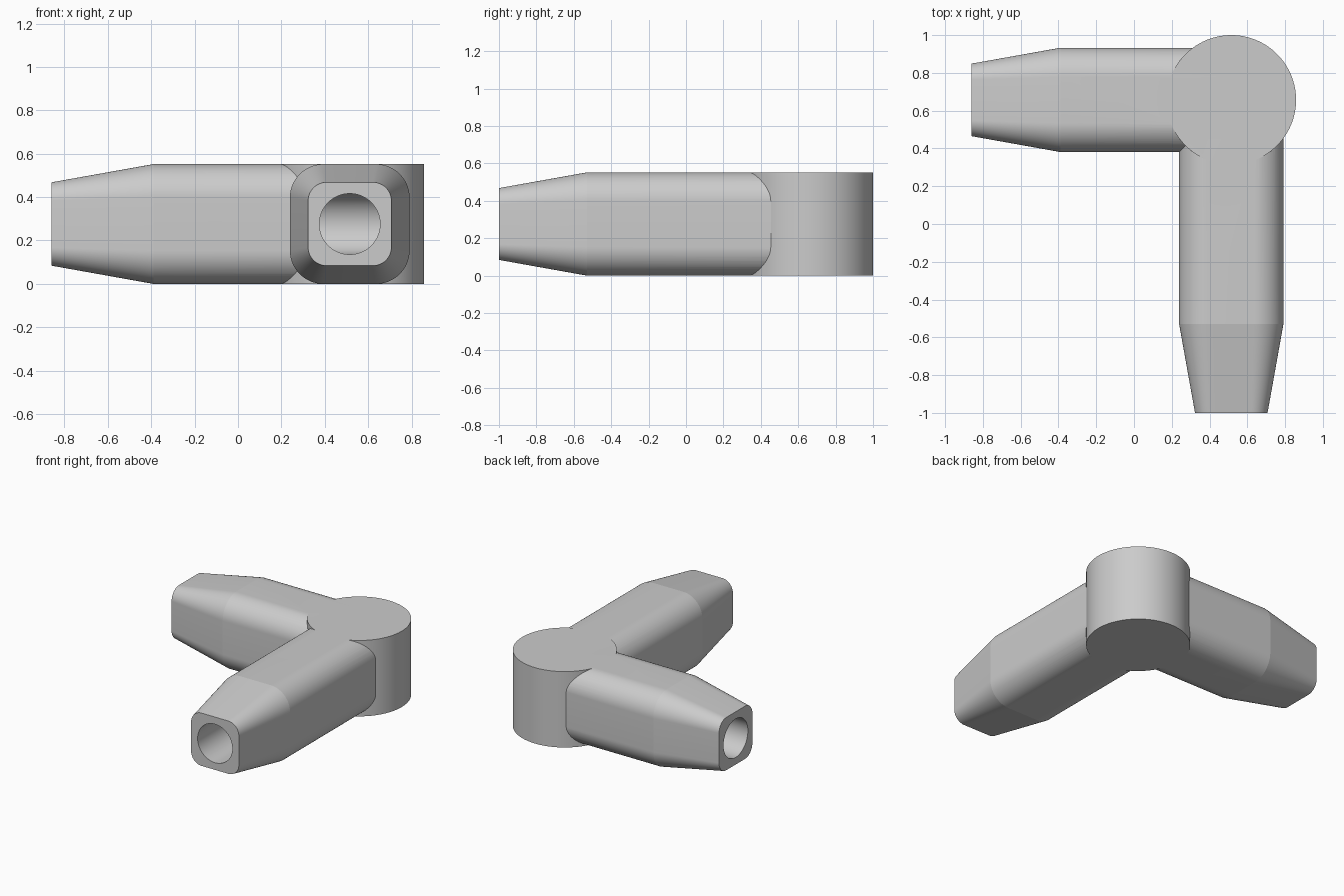
import bpy, bmesh
from math import cos, sin, pi, radians
from mathutils import Vector

cube = bpy.data.objects.get("Cube")
if cube:
    bpy.data.objects.remove(cube)

HALF = 0.276                        # half the arm thickness
HUB = Vector((0.515, 0.657, HALF))  # centre of the joint
HUB_R = 0.343
HOLE_R = 0.14
TAPER = 0.47

grey = bpy.data.materials.new("plain grey")
grey.use_nodes = True
colour = (0.6, 0.6, 0.6, 1)
grey.diffuse_color = colour
grey.node_tree.nodes["Principled BSDF"].inputs["Base Color"].default_value = colour


def rounded_square(half, radius, steps=18):
    """Outline points (across, up) of a square with round corners."""
    pts = []
    for q in range(4):
        mid = pi / 4 + q * pi / 2
        cx = (half - radius) * (1 if cos(mid) > 0 else -1)
        cy = (half - radius) * (1 if sin(mid) > 0 else -1)
        for i in range(steps + 1):
            a = q * pi / 2 + i / steps * pi / 2
            pts.append((cx + radius * cos(a), cy + radius * sin(a)))
    return pts


def loft(name, rings):
    """Skin a closed solid through matching rings of points."""
    bm = bmesh.new()
    loops = [[bm.verts.new(p) for p in ring] for ring in rings]
    for a, b in zip(loops, loops[1:]):
        for i in range(len(a)):
            j = (i + 1) % len(a)
            bm.faces.new((a[i], a[j], b[j], b[i]))
    bm.faces.new(loops[0])
    bm.faces.new(loops[-1])
    bmesh.ops.recalc_face_normals(bm, faces=bm.faces)
    mesh = bpy.data.meshes.new(name)
    bm.to_mesh(mesh)
    bm.free()
    mesh.materials.append(grey)
    obj = bpy.data.objects.new(name, mesh)
    bpy.context.collection.objects.link(obj)
    return obj


def arm(name, direction, length):
    """Rounded square bar from the joint centre, tapered at its free end."""
    side = Vector((-direction.y, direction.x, 0))
    body = rounded_square(HALF, 0.155)
    tip = rounded_square(0.192, 0.085)
    stations = [(0, body), (length - TAPER, body), (length, tip)]
    return loft(name, [[HUB + direction * d + side * u + Vector((0, 0, v))
                        for u, v in outline] for d, outline in stations])


def circle(radius, count):
    return [(radius * cos(2 * pi * i / count), radius * sin(2 * pi * i / count))
            for i in range(count)]


# Round hub and two arms at a right angle
hub = loft("corner_connector", [[(HUB.x + u, HUB.y + v, z) for u, v in circle(HUB_R, 128)]
                                for z in (0, 2 * HALF)])
right_arm = arm("right_arm", Vector((-1, 0, 0)), 1.375)
front_arm = arm("front_arm", Vector((0, -1, 0)), 1.657)

# Mitred tunnel running through both arms
bore = circle(HOLE_R, 72)
tunnel = loft("tunnel_cutter", [
    [(-1.0, HUB.y + u, HUB.z + v) for u, v in bore],
    [(HUB.x + u, HUB.y + u, HUB.z + v) for u, v in bore],
    [(HUB.x + u, -1.1, HUB.z + v) for u, v in bore]])

# Join the parts, then cut the tunnel
for part, operation in ((right_arm, 'UNION'), (front_arm, 'UNION'), (tunnel, 'DIFFERENCE')):
    part.hide_render = True
    mod = hub.modifiers.new(part.name, 'BOOLEAN')
    mod.object = part
    mod.operation = operation
    mod.solver = 'EXACT'

bpy.ops.object.select_all(action='DESELECT')
hub.select_set(True)
bpy.context.view_layer.objects.active = hub
for mod in list(hub.modifiers):
    bpy.ops.object.modifier_apply(modifier=mod.name)
for part in (right_arm, front_arm, tunnel):
    bpy.data.objects.remove(part)

bpy.ops.object.shade_smooth_by_angle(angle=radians(8))
